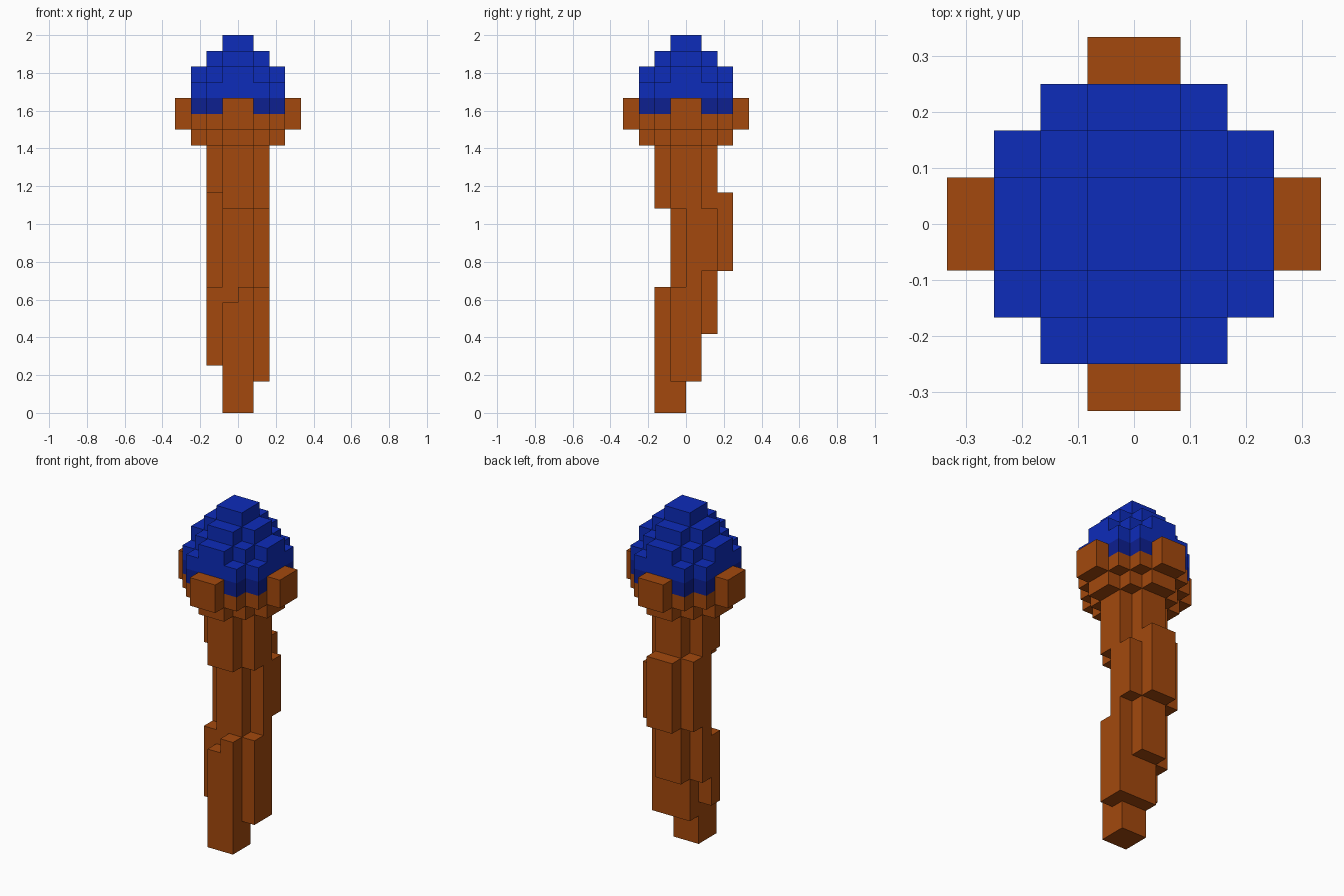
import bpy
import bmesh

cube = bpy.data.objects.get("Cube")
if cube:
    bpy.data.objects.remove(cube, do_unlink=True)

U = 1 / 12  # size of one block


def material(name, rgb):
    m = bpy.data.materials.new(name)
    m.use_nodes = True
    m.diffuse_color = (*rgb, 1)
    bsdf = next(n for n in m.node_tree.nodes if n.type == 'BSDF_PRINCIPLED')
    bsdf.inputs["Base Color"].default_value = (*rgb, 1)
    return m


BROWN = material("wood brown", (0.367, 0.066, 0.004))
BLUE = material("bright blue", (0.004, 0.025, 0.49))
DARK = material("deep blue", (0.004, 0.014, 0.28))


def solid(name, boxes, mat):
    """Outer skin of a union of boxes (x0, x1, y0, y1, z0, z1), in block units."""
    cuts = [sorted({b[i] for b in boxes} | {b[i + 1] for b in boxes}) for i in (0, 2, 4)]

    def filled(c):
        if any(c[a] < 0 or c[a] >= len(cuts[a]) - 1 for a in range(3)):
            return False
        mid = [(cuts[a][c[a]] + cuts[a][c[a] + 1]) / 2 for a in range(3)]
        return any(all(b[2 * a] < mid[a] < b[2 * a + 1] for a in range(3)) for b in boxes)

    bm = bmesh.new()
    verts = {}

    def vert(k):
        if k not in verts:
            verts[k] = bm.verts.new([cuts[a][k[a]] * U for a in range(3)])
        return verts[k]

    nx, ny, nz = (len(c) - 1 for c in cuts)
    for cell in [(i, j, k) for i in range(nx) for j in range(ny) for k in range(nz)]:
        if not filled(cell):
            continue
        for a in range(3):
            for side in (0, 1):
                near = list(cell)
                near[a] += 2 * side - 1
                if filled(near):
                    continue
                b, c = (a + 1) % 3, (a + 2) % 3
                ring = []
                for u, v in ((0, 0), (1, 0), (1, 1), (0, 1)):
                    k = list(cell)
                    k[a] += side
                    k[b] += u
                    k[c] += v
                    ring.append(vert(tuple(k)))
                bm.faces.new(ring if side else ring[::-1])
    mesh = bpy.data.meshes.new(name)
    bm.to_mesh(mesh)
    bm.free()
    mesh.materials.append(mat)
    obj = bpy.data.objects.new(name, mesh)
    bpy.context.collection.objects.link(obj)
    return obj


def cross(a, b, z0, z1):
    """Two crossed slabs reaching a along one axis and b along the other."""
    return [(-a, a, -b, b, z0, z1), (-b, b, -a, a, z0, z1)]


# Crooked handle: centre columns, then the bark on each side
solid("handle", [
    (-1, 1, -1, 0, 0, 17), (-1, 1, 0, 1, 2, 17),
    (-1, 1, 1, 2, 5, 17), (-1, 1, 2, 3, 9, 14),
    # front
    (-1, 0, -2, -1, 0, 7), (0, 1, -2, -1, 0, 8), (-1, 1, -2, -1, 13, 17),
    # +x side
    (1, 2, -1, 0, 2, 8), (1, 2, 0, 1, 2, 17),
    (1, 2, 1, 2, 9, 13), (1, 2, -1, 0, 13, 17),
    # -x side
    (-2, -1, -1, 0, 3, 8), (-2, -1, 0, 1, 5, 17),
    (-2, -1, 1, 2, 9, 14), (-2, -1, -1, 0, 14, 17),
], BROWN)

# Cup that holds the gem
solid("socket", cross(3, 1, 17, 18) + cross(2, 2, 17, 18) + cross(3, 2, 18, 19), BROWN)

# Four prongs around the gem
for label, box in {
    "front": (-1, 1, -4, -3), "back": (-1, 1, 3, 4),
    "left": (3, 4, -1, 1), "right": (-4, -3, -1, 1),
}.items():
    solid(label + "_prong", [(*box, 18, 20)], BROWN)

# Gem: dark lower band and stepped dome
solid("gem_band", cross(3, 2, 19, 20), DARK)
solid("gem_dome", cross(3, 2, 20, 21) + cross(3, 1, 21, 22) + cross(2, 2, 21, 22)
      + cross(2, 1, 22, 23) + cross(1, 1, 23, 24), BLUE)
